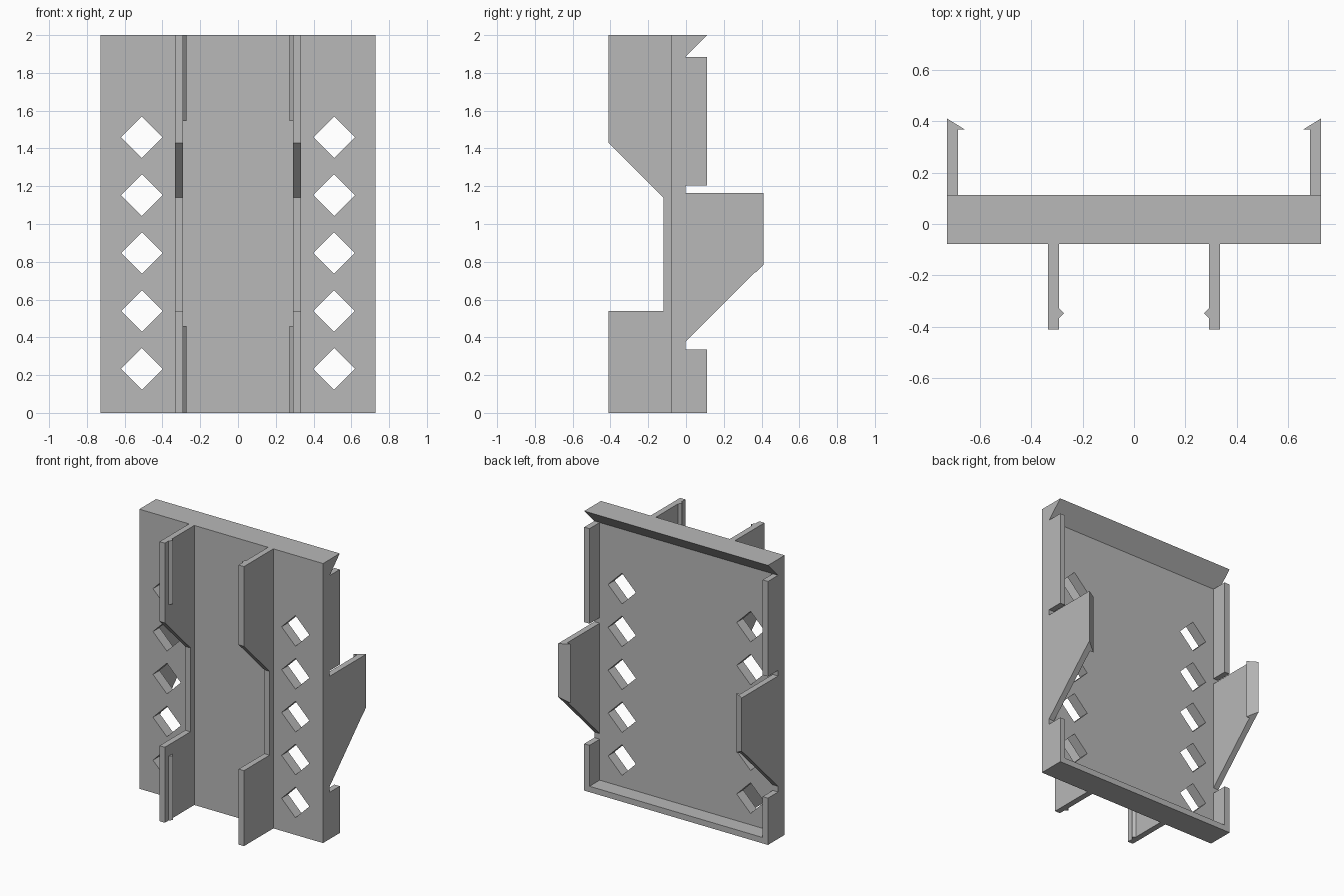
import bpy, bmesh
from mathutils import Vector

cube = bpy.data.objects.get("Cube")
if cube:
    bpy.data.objects.remove(cube, do_unlink=True)

grey = bpy.data.materials.new("plain_grey")
grey.use_nodes = True
grey.diffuse_color = (0.48, 0.48, 0.48, 1)
grey.node_tree.nodes["Principled BSDF"].inputs["Base Color"].default_value = (0.48, 0.48, 0.48, 1)

W, INNER = 0.727, 0.685             # panel half width, inside of the side walls
FRONT, BACK, RIM = -0.077, -0.003, 0.112
FIN_IN, FIN_OUT, DEPTH = 0.292, 0.334, 0.41
SIDES = (("left", 1), ("right", -1))


def prism(name, profile, axis, lo, hi):
    """Extrude a 2D profile along an axis: x takes (y, z), y takes (x, z), z takes (x, y)."""
    index = "xyz".index(axis)
    bm = bmesh.new()
    verts = []
    for p in profile:
        co = list(p)
        co.insert(index, lo)
        verts.append(bm.verts.new(co))
    face = bm.faces.new(verts)
    ext = bmesh.ops.extrude_face_region(bm, geom=[face])["geom"]
    offset = Vector((0, 0, 0))
    offset[index] = hi - lo
    bmesh.ops.translate(bm, vec=offset, verts=[g for g in ext if isinstance(g, bmesh.types.BMVert)])
    bmesh.ops.recalc_face_normals(bm, faces=bm.faces)
    mesh = bpy.data.meshes.new(name)
    bm.to_mesh(mesh)
    bm.free()
    mesh.materials.append(grey)
    obj = bpy.data.objects.new(name, mesh)
    bpy.context.collection.objects.link(obj)
    return obj


def rect(a0, a1, b0, b1):
    return [(a0, b0), (a1, b0), (a1, b1), (a0, b1)]


# Back panel with two columns of diamond holes
panel = prism("panel", rect(-W, W, 0, 2), "y", FRONT, BACK)
for side, s in SIDES:
    for i in range(5):
        cx, cz, r = s * 0.509, 0.233 + i * 0.3067, 0.11
        diamond = [(cx - r, cz), (cx, cz - r), (cx + r, cz), (cx, cz + r)]
        cutter = prism("hole_cutter", diamond, "y", -0.2, 0.2)
        cutter.hide_render = True
        mod = panel.modifiers.new("hole", "BOOLEAN")
        mod.operation = "DIFFERENCE"
        mod.solver = "EXACT"
        mod.object = cutter
        bpy.context.view_layer.objects.active = panel
        bpy.ops.object.modifier_apply(modifier=mod.name)
        bpy.data.objects.remove(cutter, do_unlink=True)

# Bottom rim and slanted top lip
prism("bottom_rim", rect(BACK, RIM, 0, 0.042), "x", -INNER, INNER)
prism("top_lip", [(BACK, 1.885), (RIM, 2), (BACK, 2)], "x", -W, W)

fin_profile = [(FRONT, 0), (-DEPTH, 0), (-DEPTH, 0.54), (-0.12, 0.54),
               (-0.12, 1.14), (-DEPTH, 1.43), (-DEPTH, 2), (FRONT, 2)]
arm_profile = [(BACK, 0.375), (DEPTH, 0.785), (DEPTH, 1.165), (BACK, 1.165)]

for side, s in SIDES:
    # Side walls, interrupted by the clip arm
    prism(side + "_lower_wall", rect(BACK, RIM, 0, 0.335), "x", s * INNER, s * W)
    prism(side + "_upper_wall", rect(BACK, RIM, 1.205, 1.885), "x", s * INNER, s * W)

    # Clip arm with an inward barb that follows the arm's slope
    prism(side + "_clip_arm", arm_profile[:1] + [(0.367, 0.745), (0.367, 1.165)] + arm_profile[3:],
          "x", s * INNER, s * W)
    barb = prism(side + "_clip_barb", [(s * W, 0.367), (s * W, DEPTH), (s * 0.657, 0.367)],
                 "z", 0.7, 1.165)
    for v in barb.data.vertices:
        if v.co.z < 1:
            v.co.z = 0.375 + v.co.y

    # Front fin with small snap ridges on its inner face
    prism(side + "_fin", fin_profile, "x", s * FIN_IN, s * FIN_OUT)
    ridge = [(s * FIN_IN, -0.367), (s * 0.273, -0.347), (s * FIN_IN, -0.327)]
    prism(side + "_lower_ridge", ridge, "z", 0, 0.46)
    prism(side + "_upper_ridge", ridge, "z", 1.545, 2)
